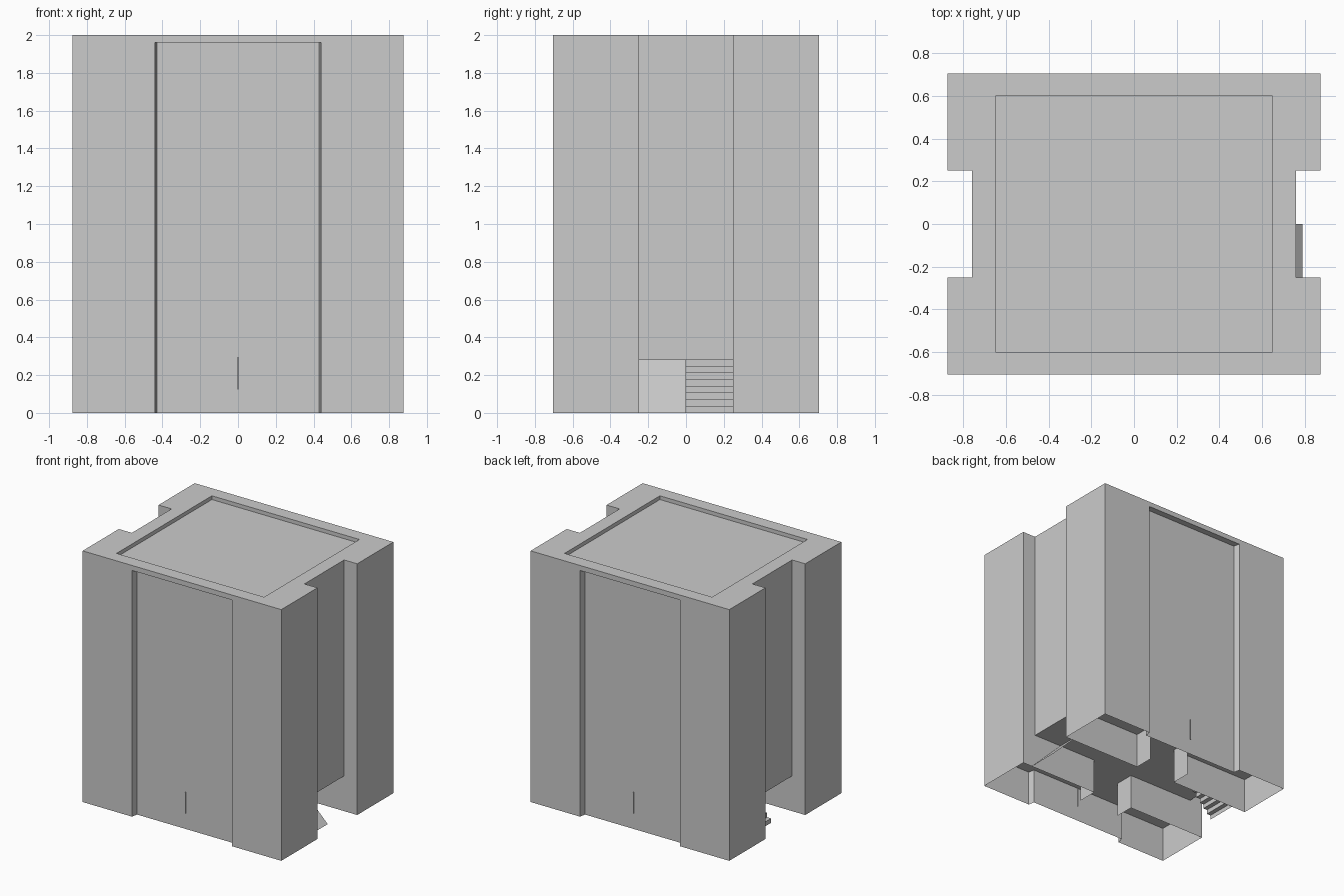
import bpy, bmesh

if "Cube" in bpy.data.objects:
    bpy.data.objects.remove(bpy.data.objects["Cube"])

SLAB, BAND, TOP, DECK = 0.28, 1.96, 2.0, 1.97


def make(name, faces):
    """Object from a list of polygons, each a list of xyz points."""
    bm = bmesh.new()
    for f in faces:
        bm.faces.new([bm.verts.new(p) for p in f])
    bmesh.ops.remove_doubles(bm, verts=bm.verts, dist=1e-5)
    return finish(name, bm)


def finish(name, bm):
    me = bpy.data.meshes.new(name)
    bm.to_mesh(me)
    bm.free()
    ob = bpy.data.objects.new(name, me)
    bpy.context.collection.objects.link(ob)
    return ob


def wall(a, b, z0, z1):
    return [(*a, z0), (*b, z0), (*b, z1), (*a, z1)]


def flat(pts, z):
    return [(x, y, z) for x, y in pts]


def four_way(quarter):
    """Counter-clockwise closed outline from its +x +y quarter."""
    half = quarter + [(-x, y) for x, y in reversed(quarter)]
    return half + [(-x, -y) for x, y in half]


def loop_pairs(pts):
    return list(zip(pts, pts[1:] + pts[:1]))


body = four_way([(.76, .25), (.875, .25), (.875, .705), (.44, .705), (.43, .655)])
crown = four_way([(.76, .25), (.875, .25), (.875, .705)])
hole = [(.65, .6), (-.65, .6), (-.65, -.6), (.65, -.6)]

# Tower walls; the passage ends stay open below the slab
faces = []
for a, b in loop_pairs(body):
    faces.append(wall(a, b, SLAB, BAND))
    if not (abs(a[0]) == .76 and a[0] == b[0]):
        faces.append(wall(a, b, 0, SLAB))
make("tower_walls", faces)

# Slab over the ground floor, facing down
make("ground_floor_ceiling", [flat(body[::-1], SLAB)])

# Top band with soffits over the recessed front and back panels
faces = [wall(a, b, BAND, TOP) for a, b in loop_pairs(crown)]
for s in (1, -1):
    p = [(.44 * s, .705 * s), (.43 * s, .655 * s), (-.43 * s, .655 * s), (-.44 * s, .705 * s)]
    faces.append(flat(p[::-1], BAND)[::-1])
make("top_band", faces)

# Roof rim around the sunken deck
bm = bmesh.new()
edges = []
for pts in (crown, hole):
    vs = [bm.verts.new((x, y, TOP)) for x, y in pts]
    edges += [bm.edges.new(e) for e in loop_pairs(vs)]
bmesh.ops.triangle_fill(bm, edges=edges, use_beauty=True, use_dissolve=False)
for f in bm.faces:
    f.normal_update()
    if f.normal.z < 0:
        f.normal_flip()
finish("roof_rim", bm)
make("roof_deck", [flat(hole, DECK)] + [wall(b, a, DECK, TOP) for a, b in loop_pairs(hole)])

# Passage walls with the returns beside the doorways
faces = []
for sx in (1, -1):
    for sy in (1, -1):
        path = [(.76 * sx, .25 * sy), (.18 * sx, .25 * sy), (.18 * sx, .41 * sy)]
        for a, b in zip(path, path[1:]):
            faces.append(wall(a, b, 0, SLAB) if sx * sy > 0 else wall(b, a, 0, SLAB))
make("passage_walls", faces)

# Ramp at the right end
make("entry_ramp", [[(.79, -.25, 0), (.79, 0, 0), (.51, 0, SLAB), (.51, -.25, SLAB)]])

# Folded staircase at the left end
faces, n = [], 8
rise = SLAB / n
for i in range(n):
    x, z = -.75 + i * rise, i * rise
    faces.append([(x, .25, z), (x, 0, z), (x, 0, z + rise), (x, .25, z + rise)])
    faces.append([(x, 0, z + rise), (x + rise, 0, z + rise),
                  (x + rise, .25, z + rise), (x, .25, z + rise)])
make("entry_stairs", faces)

# Thin door seam bars on the front and back panels
for name, y in (("front_door_bar", -.658), ("back_door_bar", .658)):
    bpy.ops.mesh.primitive_cube_add(size=1, location=(0, y, .21))
    ob = bpy.context.object
    ob.name = name
    ob.scale = (.004, .01, .17)
